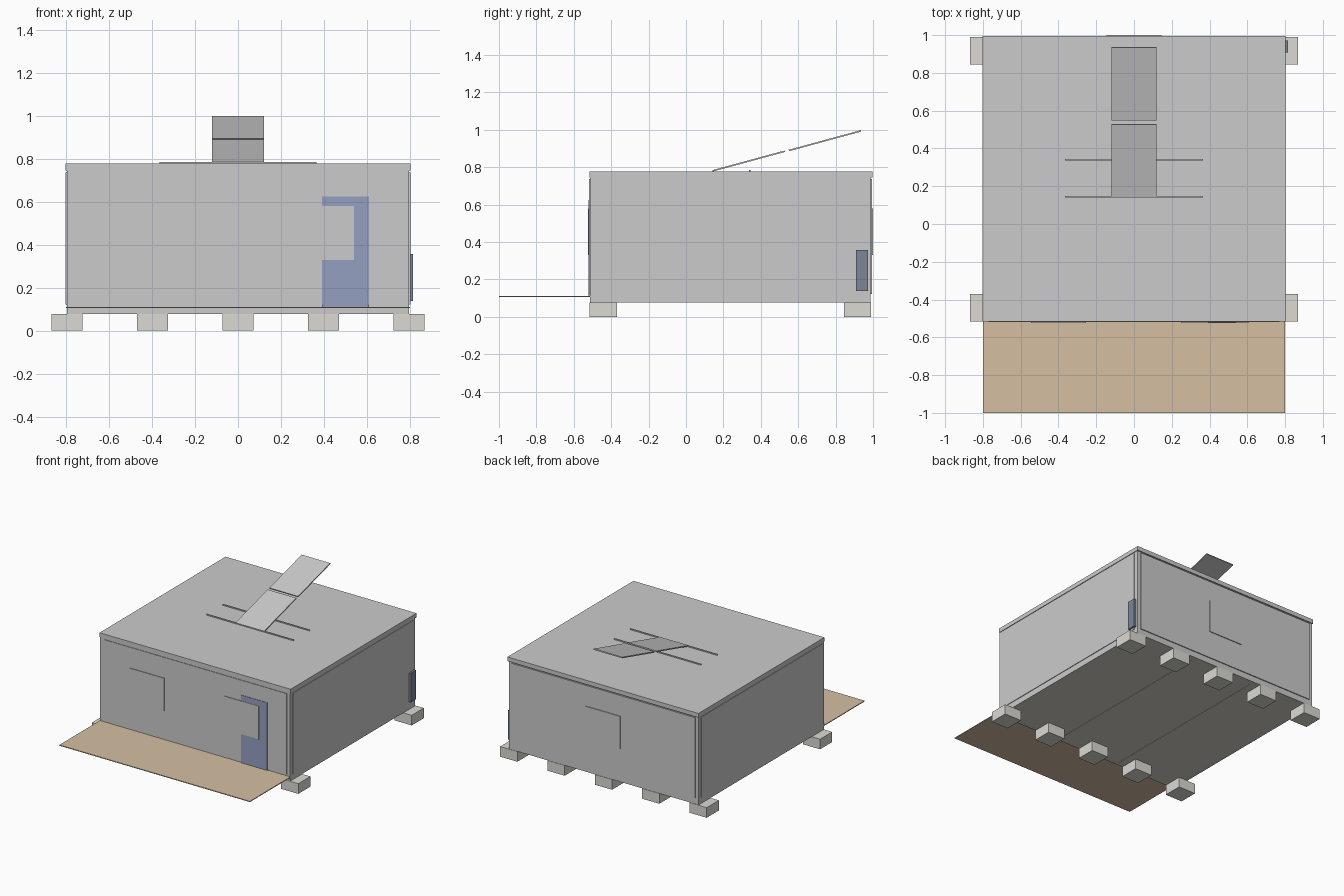
import bpy
import math

if "Cube" in bpy.data.objects:
    bpy.data.objects.remove(bpy.data.objects["Cube"])


def material(name, rgb):
    m = bpy.data.materials.new(name)
    m.diffuse_color = (*rgb, 1)
    m.use_nodes = True
    m.node_tree.nodes["Principled BSDF"].inputs["Base Color"].default_value = m.diffuse_color
    return m


wood = material("wood", (0.66, 0.52, 0.36))
blue = material("door_blue", (0.30, 0.35, 0.53))
slate = material("slate_blue", (0.20, 0.24, 0.31))
concrete = material("concrete", (0.71, 0.70, 0.65))
floor_mat = material("floor_board", (0.68, 0.66, 0.58))


def box(name, x, y, z, mat=None):
    """Box from (min, max) ranges on each axis."""
    bpy.ops.mesh.primitive_cube_add(size=1, location=[sum(r) / 2 for r in (x, y, z)])
    ob = bpy.context.object
    ob.name = name
    ob.scale = [r[1] - r[0] for r in (x, y, z)]
    bpy.ops.object.transform_apply(location=False, rotation=False, scale=True)
    if mat:
        ob.data.materials.append(mat)
    return ob


# Footing blocks in two rows
for row, y in (("front", (-0.515, -0.37)), ("back", (0.845, 0.99))):
    for i in range(5):
        cx = -0.795 + i * 0.3975
        box(f"{row}_footing_{i + 1}", (cx - 0.072, cx + 0.072), y, (0, 0.077), concrete)

# Floor boards
for i in range(3):
    x0 = -0.797 + i * 1.594 / 3
    box(f"floor_board_{i + 1}", (x0 + 0.001, x0 + 1.594 / 3 - 0.001),
        (-0.513, 0.986), (0.077, 0.085), floor_mat)

# Frame: corner posts, sills and top beams
for side, s in (("left", -1), ("right", 1)):
    xs = sorted((s * 0.76, s * 0.797))
    for end, y in (("front", (-0.514, -0.478)), ("back", (0.95, 0.987))):
        box(f"{side}_{end}_post", xs, y, (0.077, 0.75))
    for level, z in (("sill", (0.077, 0.13)), ("top_beam", (0.725, 0.75))):
        box(f"{side}_{level}", xs, (-0.478, 0.95), z)
for end, y in (("front", (-0.514, -0.478)), ("back", (0.95, 0.987))):
    for level, z in (("sill", (0.077, 0.13)), ("top_beam", (0.725, 0.75))):
        box(f"{end}_{level}", (-0.76, 0.76), y, z)

# Wall panels, slightly proud of the frame
box("front_wall", (-0.77, 0.77), (-0.518, -0.50), (0.122, 0.736))
box("back_wall", (-0.77, 0.77), (0.972, 0.994), (0.122, 0.736))
for side, s in (("left", -1), ("right", 1)):
    box(f"{side}_wall", sorted((s * 0.785, s * 0.802)), (-0.485, 0.957), (0.122, 0.736))

# Roof slab
box("roof", (-0.802, 0.802), (-0.515, 0.996), (0.745, 0.777))

# Deck
box("deck", (-0.80, 0.80), (-1.0, -0.514), (0.105, 0.111), wood)

# Door, windows and side cabinet
box("door", (0.392, 0.61), (-0.521, -0.51), (0.111, 0.625), blue)
box("front_window_left", (-0.545, -0.255), (-0.523, -0.51), (0.33, 0.58))
box("front_window_right", (0.25, 0.54), (-0.523, -0.51), (0.33, 0.58))
box("back_window", (-0.145, 0.145), (0.985, 1.0), (0.33, 0.58))
box("side_cabinet", (0.79, 0.815), (0.908, 0.972), (0.137, 0.358), slate)

# Roof rails
for i, y in enumerate((0.145, 0.34)):
    box(f"roof_rail_{i + 1}", (-0.365, 0.365), (y - 0.004, y + 0.004), (0.775, 0.785))

# Tilted solar panels
tilt = math.radians(15.2)
for i, (y, z) in enumerate(((0.335, 0.833), (0.743, 0.942))):
    p = box(f"solar_panel_{i + 1}", (-0.12, 0.12), (y - 0.2, y + 0.2), (z - 0.004, z + 0.004))
    p.rotation_euler.x = tilt
